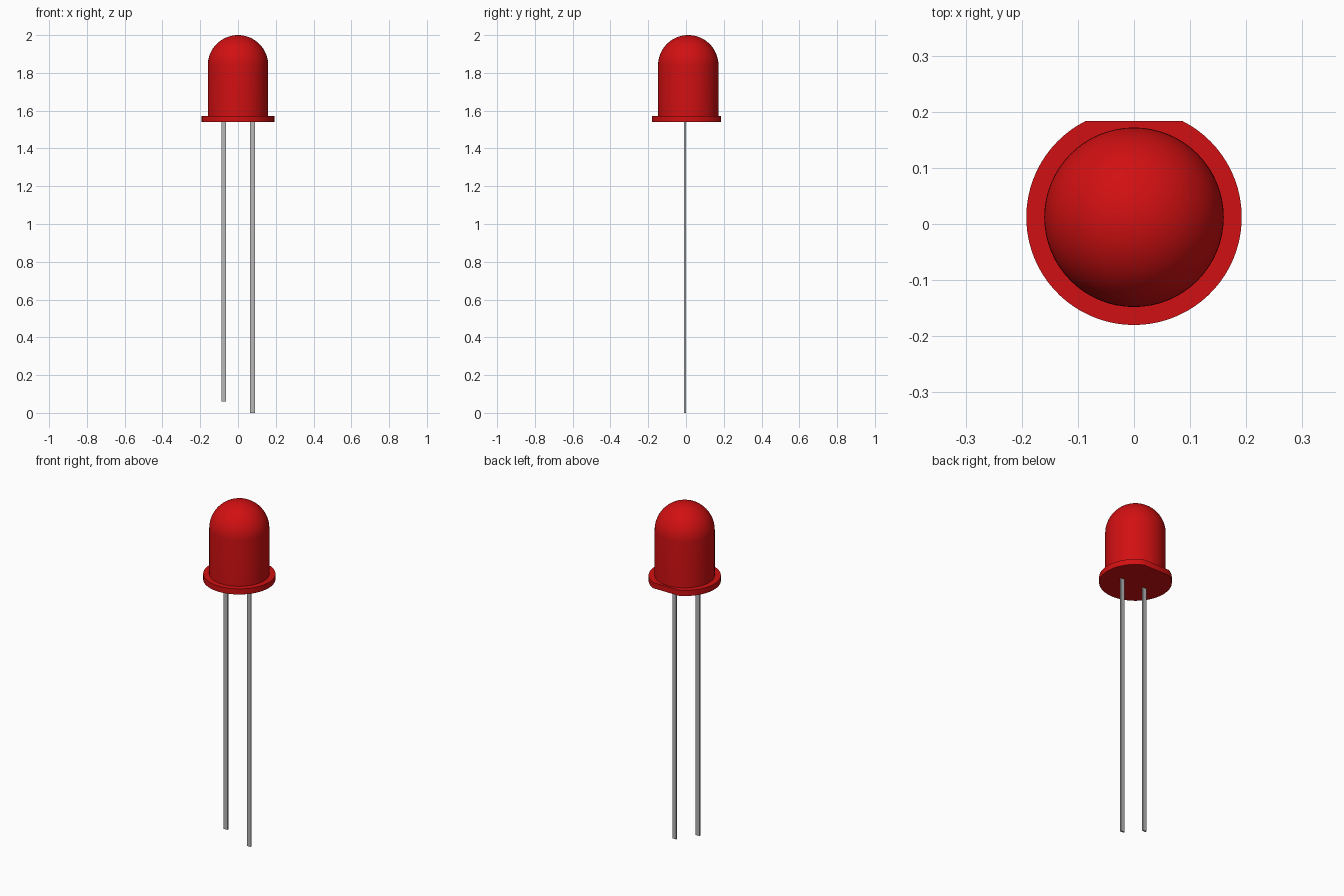
import bpy, bmesh, math

if "Cube" in bpy.data.objects:
    bpy.data.objects.remove(bpy.data.objects["Cube"], do_unlink=True)

CENTRE_Y = 0.012
BODY_R, FLANGE_R, FLAT_Y = 0.16, 0.192, 0.172
BASE_Z, FLANGE_TOP, DOME_Z = 1.54, 1.573, 1.84


def material(name, colour):
    mat = bpy.data.materials.new(name)
    mat.use_nodes = True
    mat.diffuse_color = colour
    mat.node_tree.nodes["Principled BSDF"].inputs["Base Color"].default_value = colour
    return mat


def finish(name, bm, mat, smooth=False):
    bmesh.ops.recalc_face_normals(bm, faces=bm.faces)
    mesh = bpy.data.meshes.new(name)
    bm.to_mesh(mesh)
    bm.free()
    mesh.materials.append(mat)
    obj = bpy.data.objects.new(name, mesh)
    bpy.context.collection.objects.link(obj)
    if smooth:
        bpy.ops.object.select_all(action="DESELECT")
        obj.select_set(True)
        bpy.context.view_layer.objects.active = obj
        bpy.ops.object.shade_smooth_by_angle(angle=math.radians(30))
    return obj


red = material("red plastic", (0.64, 0.005, 0.006, 1))
metal = material("grey metal", (0.48, 0.48, 0.48, 1))

# Domed lens: a straight wall and quarter circle, revolved
bm = bmesh.new()
steps = 16
profile = [(0, BASE_Z + 0.01), (BODY_R, BASE_Z + 0.01)]
for i in range(steps + 1):
    a = math.pi / 2 * i / steps
    profile.append((BODY_R * math.cos(a), DOME_Z + BODY_R * math.sin(a)))
verts = [bm.verts.new((r, 0, z)) for r, z in profile]
edges = [bm.edges.new(pair) for pair in zip(verts, verts[1:])]
bmesh.ops.spin(bm, geom=verts + edges, cent=(0, 0, 0), axis=(0, 0, 1),
               angle=math.tau, steps=64, use_duplicate=False)
bmesh.ops.remove_doubles(bm, verts=bm.verts, dist=0.0001)
finish("lens_body", bm, red, smooth=True).location.y = CENTRE_Y

# Flange: a disc with one flat cut along the back
bm = bmesh.new()
start = math.pi - math.asin(FLAT_Y / FLANGE_R)
sweep = math.pi + 2 * math.asin(FLAT_Y / FLANGE_R)
rim = []
for i in range(65):
    a = start + sweep * i / 64
    rim.append(bm.verts.new((FLANGE_R * math.cos(a), FLANGE_R * math.sin(a), BASE_Z)))
face = bm.faces.new(rim)
top = bmesh.ops.extrude_face_region(bm, geom=[face], use_keep_orig=True)
bmesh.ops.translate(bm, vec=(0, 0, FLANGE_TOP - BASE_Z),
                    verts=[v for v in top["geom"] if isinstance(v, bmesh.types.BMVert)])
finish("flange", bm, red, smooth=True).location.y = CENTRE_Y

# Two flat leads of different length
for name, x, bottom in (("short_lead", -0.075, 0.06), ("long_lead", 0.077, 0)):
    bm = bmesh.new()
    bmesh.ops.create_cube(bm, size=1)
    height = BASE_Z + 0.01 - bottom
    bmesh.ops.scale(bm, vec=(0.025, 0.009, height), verts=bm.verts)
    bmesh.ops.translate(bm, vec=(x, -0.005, bottom + height / 2), verts=bm.verts)
    finish(name, bm, metal)
